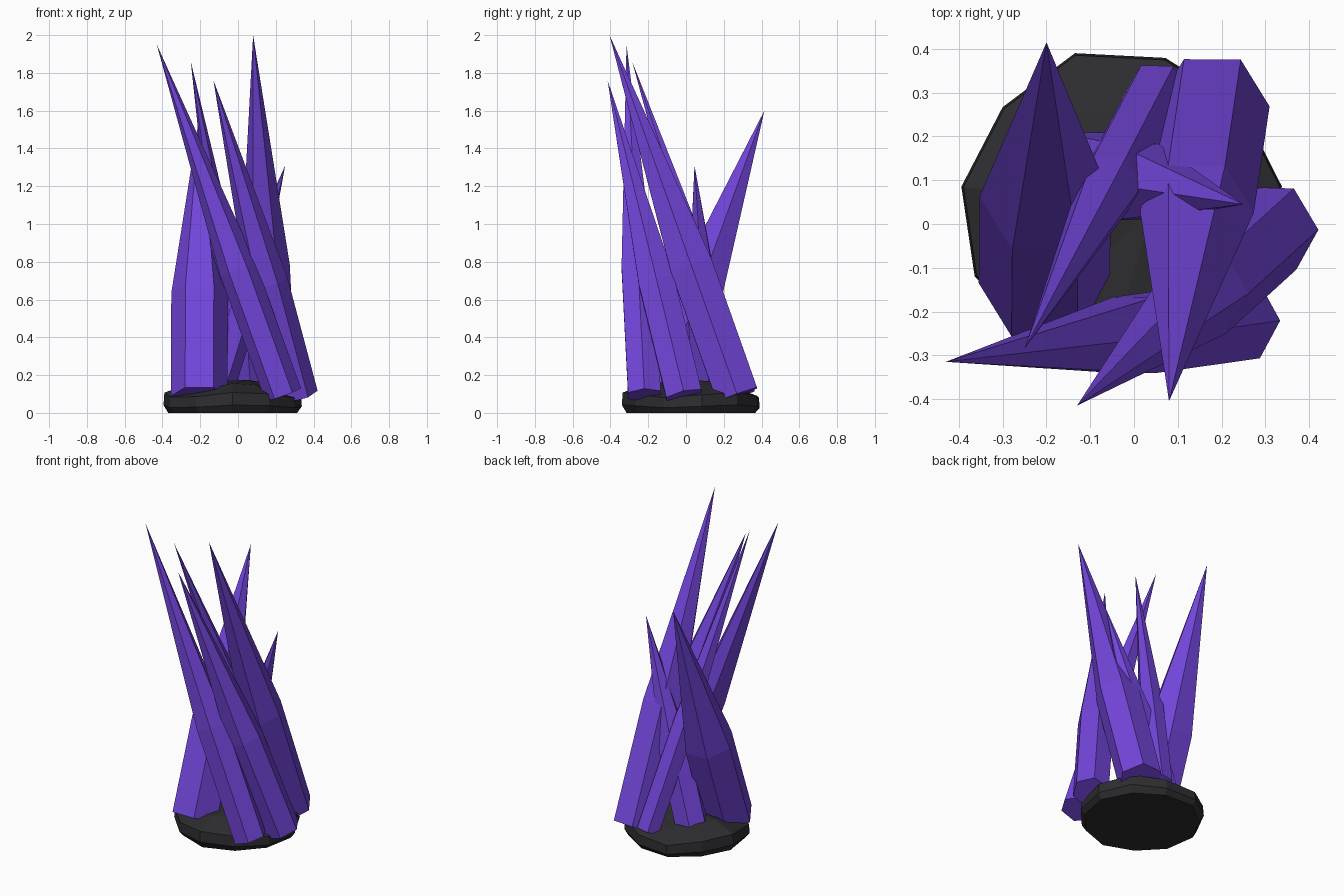
import bpy, bmesh, math
from mathutils import Vector

if "Cube" in bpy.data.objects:
    bpy.data.objects.remove(bpy.data.objects["Cube"])


def material(name, rgb):
    m = bpy.data.materials.new(name)
    m.diffuse_color = (*rgb, 1)
    m.use_nodes = True
    m.node_tree.nodes["Principled BSDF"].inputs["Base Color"].default_value = m.diffuse_color
    return m


PURPLE = material("purple_crystal", (0.17, 0.06, 0.70))
STONE = material("dark_stone", (0.026, 0.026, 0.030))


def finish(name, bm, mat):
    bmesh.ops.recalc_face_normals(bm, faces=bm.faces)
    mesh = bpy.data.meshes.new(name)
    bm.to_mesh(mesh)
    bm.free()
    mesh.materials.append(mat)
    bpy.context.collection.objects.link(bpy.data.objects.new(name, mesh))


def bridge(bm, a, b):
    n = len(a)
    for i in range(n):
        j = (i + 1) % n
        bm.faces.new((a[i], a[j], b[j], b[i]))


def fan(bm, ring, tip):
    for i in range(len(ring)):
        bm.faces.new((ring[i], ring[(i + 1) % len(ring)], tip))


# Hexagonal crystal: straight shaft up to a shoulder, then a long point
def crystal(name, base, tip, r, shoulder=0.36):
    base, tip = Vector(base), Vector(tip)
    turn = Vector((0, 0, 1)).rotation_difference(tip - base)
    bm = bmesh.new()
    rings = []
    for f in (0, shoulder):
        c = base.lerp(tip, f)
        rings.append([bm.verts.new(c + turn @ Vector((r * math.cos(k * math.pi / 3),
                                                      r * math.sin(k * math.pi / 3), 0)))
                      for k in range(6)])
    bm.faces.new(rings[0])
    bridge(bm, *rings)
    fan(bm, rings[1], bm.verts.new(tip))
    finish(name, bm, PURPLE)


crystal("crystal_front_right", (0.24, -0.22, 0.095), (-0.43, -0.315, 1.95), 0.10)
crystal("crystal_back_middle", (0.055, 0.30, 0.10), (-0.25, -0.285, 1.86), 0.075)
crystal("crystal_right", (0.315, -0.01, 0.09), (-0.13, -0.415, 1.76), 0.11)
crystal("crystal_back_right", (0.18, 0.27, 0.095), (0.08, -0.405, 2.0), 0.13)
crystal("crystal_short", (-0.13, 0.125, 0.10), (0.25, 0.045, 1.31), 0.10)
crystal("crystal_left", (-0.205, -0.135, 0.09), (-0.20, 0.415, 1.60), 0.15)

# Rough stone base: stacked uneven rings
bm = bmesh.new()
N = 11
rings = []
for r, z, wob in ((0.34, 0.0, 0.0), (0.365, 0.035, 0.008), (0.36, 0.095, 0.015), (0.23, 0.14, 0.02)):
    ring = []
    for k in range(N):
        a = 2 * math.pi * (k + 0.25) / N
        w = math.sin(k * 2.4 + 1)
        ring.append(bm.verts.new((-0.03 + (r + 0.008 * w) * math.cos(a),
                                  0.033 + (r + 0.008 * w) * math.sin(a),
                                  z + wob * math.sin(k * 1.7))))
    rings.append(ring)
bm.faces.new(rings[0])
for a, b in zip(rings, rings[1:]):
    bridge(bm, a, b)
fan(bm, rings[-1], bm.verts.new((0.05, 0.05, 0.175)))
finish("stone_base", bm, STONE)
